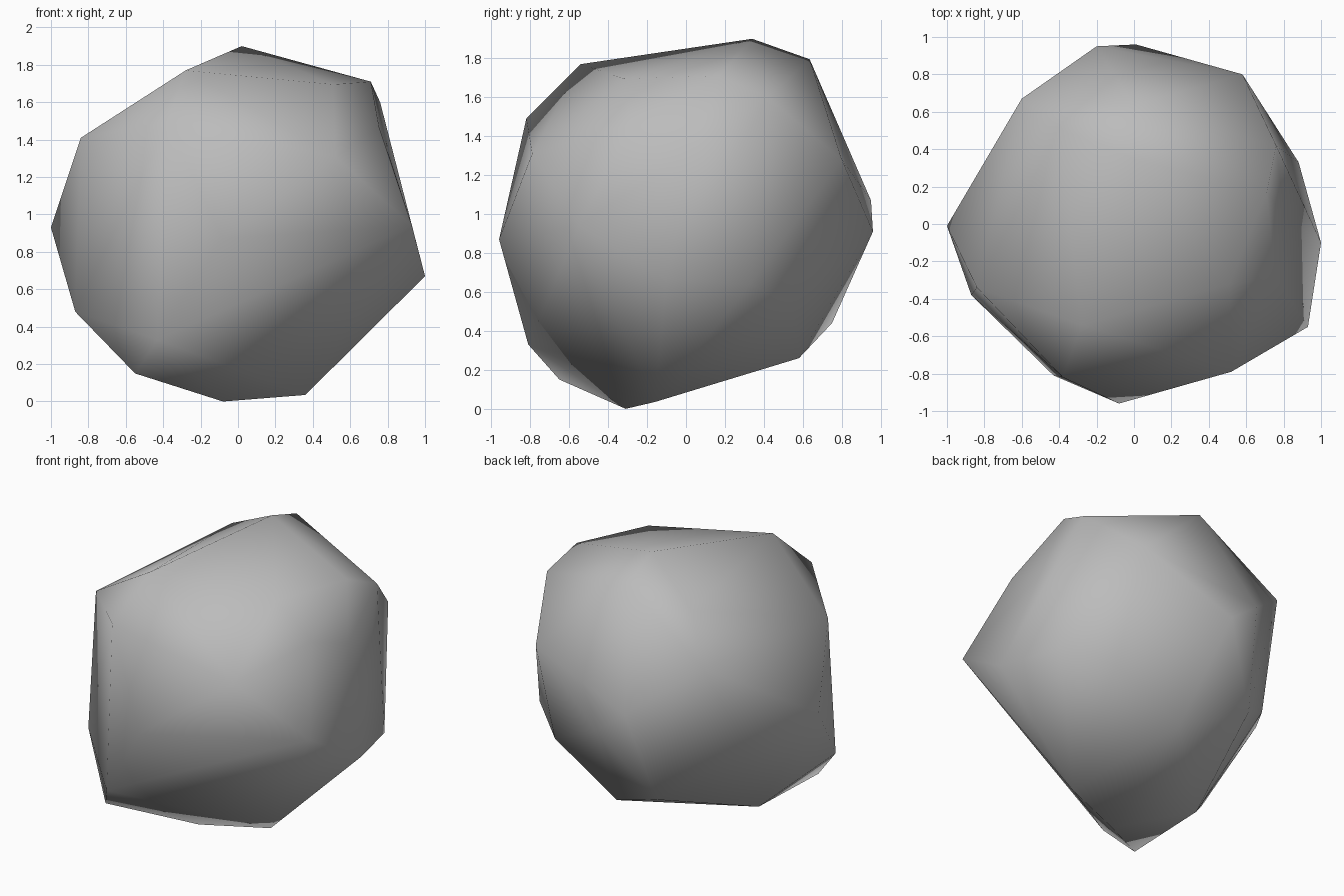
import bpy, bmesh

# corner points of the boulder, grouped from the base upwards
corners = [
    # base
    (-0.08, -0.31, 0.0), (0.36, -0.16, 0.035), (-0.55, -0.65, 0.15),
    (-0.53, -0.03, 0.155), (0.12, 0.58, 0.26), (-0.43, -0.81, 0.33),
    # lower sides
    (-0.87, -0.38, 0.48), (-0.30, 0.75, 0.44), (-0.72, 0.38, 0.76),
    (0.61, 0.55, 0.54), (0.88, 0.33, 0.64), (1.0, -0.10, 0.67),
    # middle
    (-0.08, -0.96, 0.87), (0.01, 0.96, 0.91),
    (-1.0, -0.01, 0.93), (0.93, -0.55, 0.94), (-0.20, 0.95, 1.07),
    # upper sides
    (0.58, 0.80, 1.28), (0.52, -0.79, 1.31), (-0.60, 0.67, 1.39),
    (-0.84, -0.34, 1.41), (0.755, -0.28, 1.465), (-0.38, -0.82, 1.49),
    # crown
    (0.76, 0.42, 1.60), (-0.40, 0.51, 1.67), (0.51, -0.32, 1.695),
    (0.71, 0.17, 1.71), (-0.28, -0.54, 1.77), (0.0, 0.635, 1.795),
    (0.02, 0.34, 1.90),
]

# wrap the corners in a faceted skin, with one extra corner held outwards
bm = bmesh.new()
for co in corners:
    bm.verts.new(co)
dent = bm.verts.new((0.89, 0.05, 1.34))
bmesh.ops.convex_hull(bm, input=bm.verts[:])

# push that corner in to make the shallow hollow on the right side
dent.co.x = 0.80

bmesh.ops.delete(bm, geom=[v for v in bm.verts if not v.link_faces], context='VERTS')
bmesh.ops.recalc_face_normals(bm, faces=bm.faces[:])
for f in bm.faces:
    f.smooth = True

mesh = bpy.data.meshes.new("boulder")
bm.to_mesh(mesh)
bm.free()

# plain stone colour
stone = bpy.data.materials.new("stone grey")
stone.diffuse_color = (0.5, 0.5, 0.5, 1.0)
mesh.materials.append(stone)

boulder = bpy.data.objects.new("boulder", mesh)
bpy.context.collection.objects.link(boulder)
